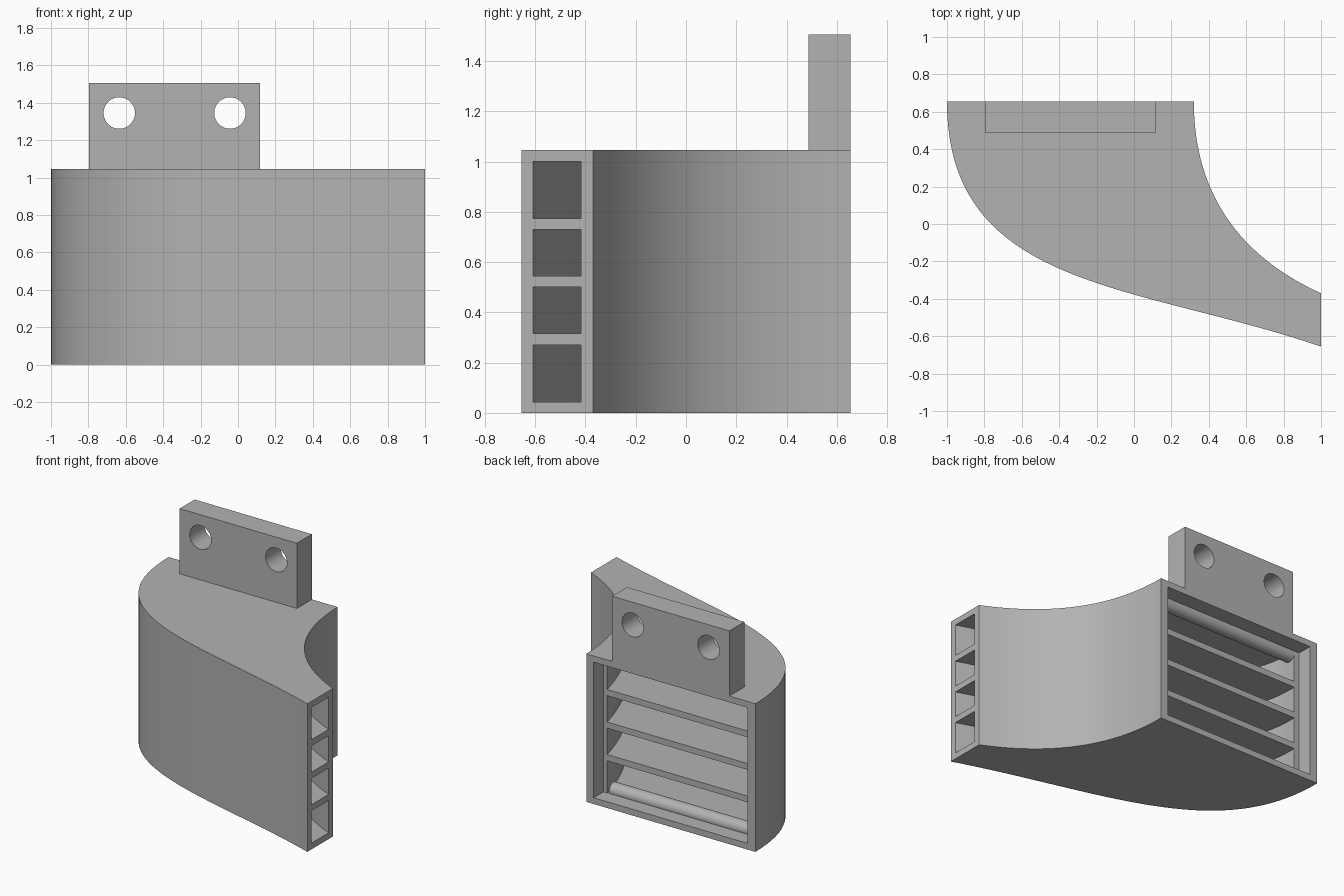
import bpy, bmesh, math
from mathutils import Vector, Matrix

cube = bpy.data.objects.get("Cube")
if cube:
    bpy.data.objects.remove(cube, do_unlink=True)

grey = bpy.data.materials.new("light grey plastic")
grey.use_nodes = True
colour = (0.45, 0.45, 0.45, 1)
grey.diffuse_color = colour
grey.node_tree.nodes["Principled BSDF"].inputs["Base Color"].default_value = colour

HEIGHT, WALL, BACK = 1.045, 0.044, 0.655


def finish(name, bm):
    bmesh.ops.recalc_face_normals(bm, faces=bm.faces[:])
    mesh = bpy.data.meshes.new(name)
    bm.to_mesh(mesh)
    bm.free()
    mesh.materials.append(grey)
    obj = bpy.data.objects.new(name, mesh)
    bpy.context.collection.objects.link(obj)
    return obj


def prism(name, outline, z0, z1):
    bm = bmesh.new()
    face = bm.faces.new([bm.verts.new((p.x, p.y, z0)) for p in outline])
    top = bmesh.ops.extrude_face_region(bm, geom=[face])["geom"]
    moved = [v for v in top if isinstance(v, bmesh.types.BMVert)]
    bmesh.ops.translate(bm, verts=moved, vec=(0, 0, z1 - z0))
    return finish(name, bm)


def box(name, x0, x1, y0, y1, z0, z1):
    corners = [Vector(c) for c in ((x0, y0), (x1, y0), (x1, y1), (x0, y1))]
    return prism(name, corners, z0, z1)


def cylinder(name, radius, length, centre, axis):
    bm = bmesh.new()
    turn = Matrix.Rotation(math.pi / 2, 4, axis)
    bmesh.ops.create_cone(bm, cap_ends=True, segments=48, radius1=radius, radius2=radius,
                          depth=length, matrix=Matrix.Translation(centre) @ turn)
    return finish(name, bm)


def cut(target, cutter):
    cutter.hide_render = True
    mod = target.modifiers.new("cut", "BOOLEAN")
    mod.operation, mod.solver, mod.object = "DIFFERENCE", "EXACT", cutter
    bpy.context.view_layer.objects.active = target
    bpy.ops.object.modifier_apply(modifier=mod.name)
    bpy.data.objects.remove(cutter, do_unlink=True)


def bezier(p, steps=40):
    """Points and unit tangents along a cubic curve."""
    p = [Vector(c) for c in p]
    result = []
    for i in range(steps + 1):
        t = i / steps
        u = 1 - t
        pos = p[0]*u**3 + p[1]*3*u*u*t + p[2]*3*u*t*t + p[3]*t**3
        tan = (p[1]-p[0])*u*u + (p[2]-p[1])*2*u*t + (p[3]-p[2])*t*t
        result.append((pos, tan.normalized()))
    return result


def inner(curve, side):
    """Inset curve: thick lip at the inlet, thin wall at the outlet."""
    points = []
    for i, (pos, tan) in enumerate(curve):
        t = i / (len(curve) - 1)
        inset = WALL + 0.066 * max(0, 1 - 2.5 * t) ** 2
        points.append(pos + Vector((-tan.y, tan.x)) * side * inset)
    first, last = points[0], points[-1]
    return [first + Vector((0, 0.05))] + points + [last + curve[-1][1] * 0.08]


# Curved duct body
outer_curve = bezier([(-1, BACK), (-1, -0.35), (0, -0.315), (1, -BACK)])
inner_curve = bezier([(0.32, BACK), (0.32, 0.105), (0.627, -0.202), (1, -0.37)])
body = prism("duct_body", [p for p, _ in outer_curve] + [p for p, _ in reversed(inner_curve)],
             0, HEIGHT)

# Four air channels, leaving three vanes between them
channel = inner(outer_curve, 1) + inner(inner_curve, -1)[::-1]
vanes = [0.293, HEIGHT / 2, HEIGHT - 0.293]
floors = [WALL] + [z + WALL / 2 for z in vanes]
ceilings = [z - WALL / 2 for z in vanes] + [HEIGHT - WALL]
for z0, z1 in zip(floors, ceilings):
    cut(body, prism("channel_cutter", channel, z0, z1))

# Rectangular inlet pocket at the back
cut(body, box("pocket_cutter", -0.94, 0.262, BACK - 0.11, BACK + 0.1, WALL, HEIGHT - WALL))

# Rounded lips along the bottom and top of the inlet
lips = [cylinder(name, 0.05, 1.12, (-0.34, 0.495, z), "Y")
        for name, z in (("lower_inlet_lip", 0.055), ("upper_inlet_lip", HEIGHT - 0.055))]

# Mounting bracket with two screw holes
bracket = box("mounting_bracket", -0.797, 0.118, 0.488, BACK, HEIGHT, 1.505)
for x in (-0.635, -0.043):
    cut(bracket, cylinder("hole_cutter", 0.084, 0.6, (x, 0.57, 1.345), "X"))

# Smooth curved walls, sharp edges kept
bpy.ops.object.select_all(action="DESELECT")
for obj in [body, bracket] + lips:
    obj.select_set(True)
bpy.context.view_layer.objects.active = body
bpy.ops.object.shade_smooth_by_angle(angle=math.radians(30))
